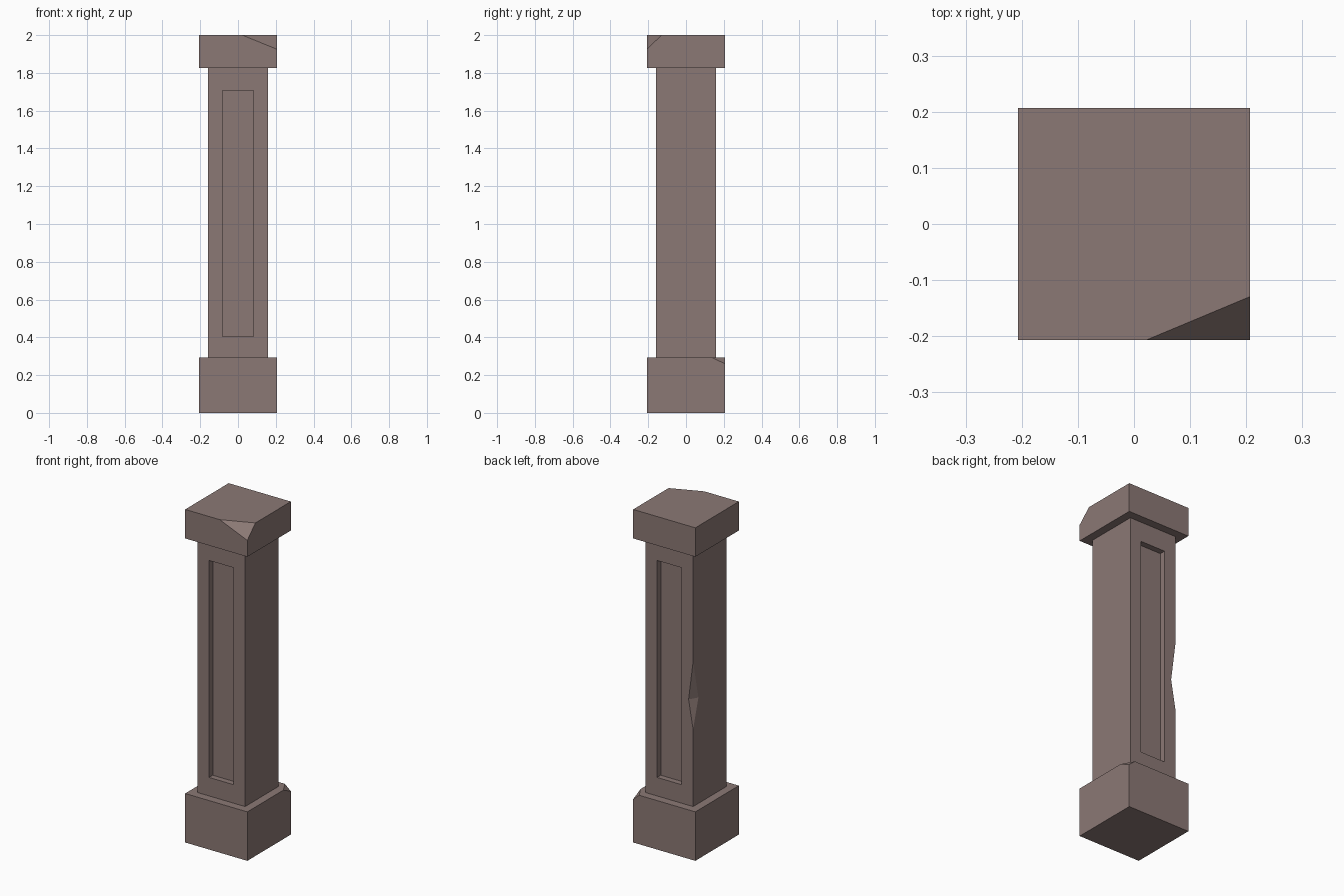
import bpy, bmesh
from mathutils import Vector

if "Cube" in bpy.data.objects:
    bpy.data.objects.remove(bpy.data.objects["Cube"])

stone = bpy.data.materials.new("weathered stone")
stone.diffuse_color = (0.26, 0.19, 0.178, 1)
stone.use_nodes = True
stone.node_tree.nodes["Principled BSDF"].inputs["Base Color"].default_value = stone.diffuse_color

W = 0.2065   # half width of base and cap
S = 0.1575   # half width of shaft
BASE_TOP, CAP_BOTTOM, TOP = 0.294, 1.826, 2.0


def make_object(name, bm):
    bmesh.ops.recalc_face_normals(bm, faces=bm.faces)
    mesh = bpy.data.meshes.new(name)
    bm.to_mesh(mesh)
    bm.free()
    mesh.materials.append(stone)
    ob = bpy.data.objects.new(name, mesh)
    bpy.context.collection.objects.link(ob)
    return ob


def box(lo, hi):
    bm = bmesh.new()
    bmesh.ops.create_cube(bm, size=1)
    lo, hi = Vector(lo), Vector(hi)
    for v in bm.verts:
        v.co = (lo + hi) / 2 + v.co * (hi - lo)
    return bm


def chip_corner(bm, corner, cut):
    """Slice a corner off; cut holds the distance along x, y and z."""
    c = Vector(corner)
    a, b, d = (c - Vector([cut[i] * (1 if c[i] > 0 else -1) if i == k else 0
                           for i in range(3)]) for k in range(3))
    n = (b - a).cross(d - a).normalized()
    if n.dot(c - a) < 0:
        n = -n
    bmesh.ops.bisect_plane(bm, geom=bm.verts[:] + bm.edges[:] + bm.faces[:],
                           plane_co=a, plane_no=n, clear_outer=True)
    bmesh.ops.holes_fill(bm, edges=[e for e in bm.edges if e.is_boundary], sides=0)


# Base block, chipped at the back right
bm = box((-W, -W, 0), (W, W, BASE_TOP))
chip_corner(bm, (W, W, BASE_TOP), (0.04, 0.071, 0.034))
make_object("base", bm)

# Cap block, chipped at the front right
bm = box((-W, -W, CAP_BOTTOM), (W, W, TOP))
chip_corner(bm, (W, -W, TOP), (0.184, 0.077, 0.075))
make_object("cap", bm)

# Shaft as stacked rings, with a notch worn into the back left edge
bm = bmesh.new()
rings = []
for z, cx, cy in ((BASE_TOP, 0, 0), (0.757, 0, 0), (0.93, 0.03, 0.05),
                  (1.165, 0, 0), (CAP_BOTTOM, 0, 0)):
    outline = ((-S, -S), (S, -S), (S, S), (-S + cx, S), (-S, S - cy))
    rings.append([bm.verts.new((x, y, z)) for x, y in outline])
for low, high in zip(rings, rings[1:]):
    for i in range(5):
        j = (i + 1) % 5
        bm.faces.new((low[i], low[j], high[j], high[i]))
bm.faces.new(rings[0][::-1])
bm.faces.new(rings[-1])
bmesh.ops.remove_doubles(bm, verts=bm.verts, dist=1e-4)
bmesh.ops.dissolve_limit(bm, angle_limit=0.01, verts=bm.verts, edges=bm.edges)
shaft = make_object("shaft", bm)

# Recessed panels on the front and back
for name, side in (("front", -1), ("back", 1)):
    y0, y1 = sorted((side * (S - 0.035), side * (S + 0.05)))
    cutter = make_object(name + "_panel_cutter",
                         box((-0.082, y0, 0.405), (0.082, y1, 1.708)))
    cutter.hide_render = True
    cutter.display_type = 'WIRE'
    mod = shaft.modifiers.new(name + " panel", 'BOOLEAN')
    mod.operation = 'DIFFERENCE'
    mod.solver = 'EXACT'
    mod.object = cutter
